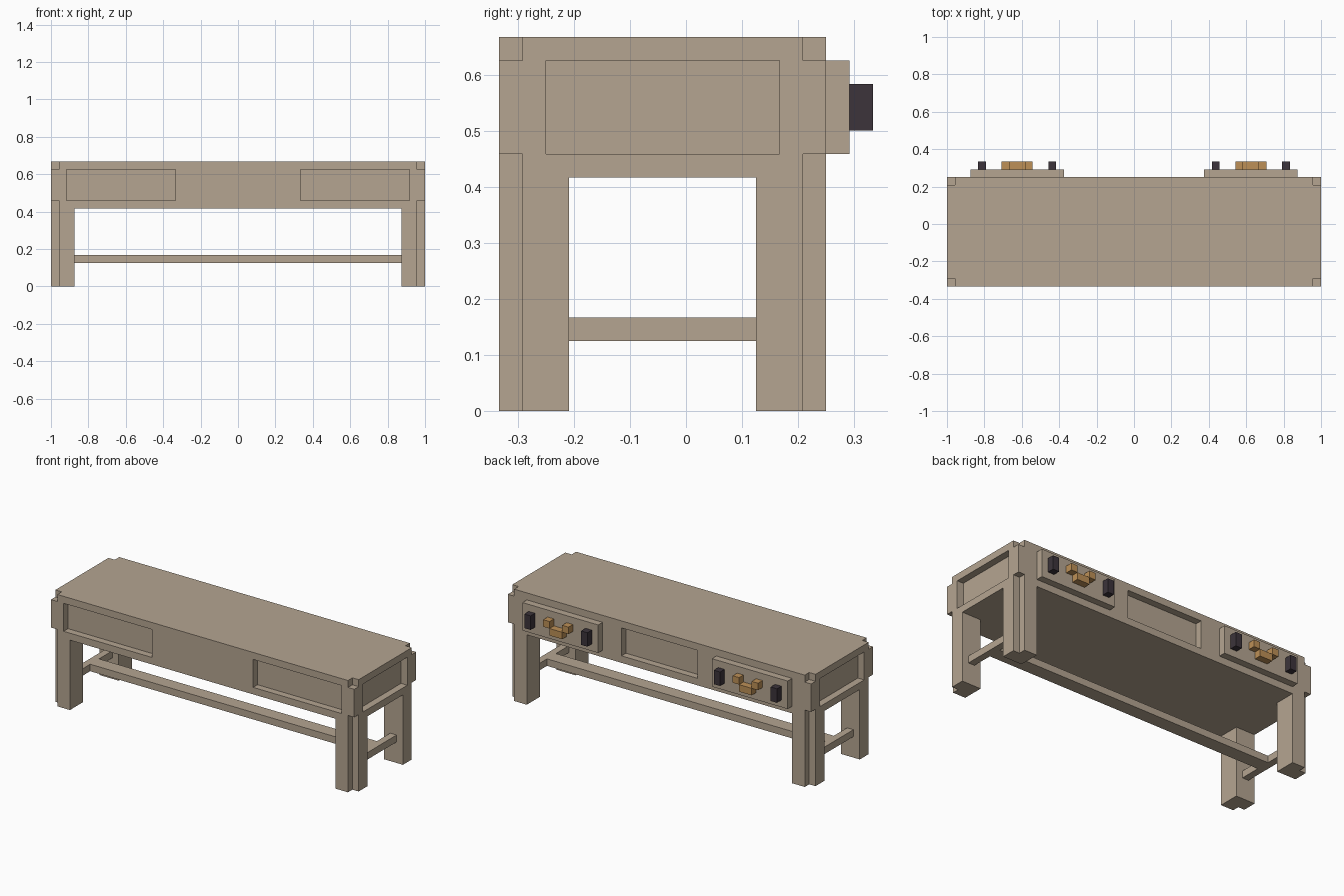
import bpy
import bmesh
from mathutils import Vector

U = 1 / 24          # grid unit that all parts snap to
MID_Y = -U          # centre line of the table body

if "Cube" in bpy.data.objects:
    bpy.data.objects.remove(bpy.data.objects["Cube"], do_unlink=True)


def material(name, rgb):
    mat = bpy.data.materials.new(name)
    mat.use_nodes = True
    mat.diffuse_color = (*rgb, 1)
    mat.node_tree.nodes["Principled BSDF"].inputs["Base Color"].default_value = (*rgb, 1)
    return mat


wood = material("pale wood", (0.46, 0.376, 0.283))
brass = material("brass", (0.51, 0.28, 0.095))
iron = material("dark iron", (0.045, 0.034, 0.043))


def finish(name, bm, mat):
    bmesh.ops.recalc_face_normals(bm, faces=bm.faces)
    mesh = bpy.data.meshes.new(name)
    bm.to_mesh(mesh)
    bm.free()
    obj = bpy.data.objects.new(name, mesh)
    bpy.context.collection.objects.link(obj)
    mesh.materials.append(mat)
    return obj


def boxes(name, spans, mat):
    """Boxes given as ((x0, x1), (y0, y1), (z0, z1)) in grid units."""
    bm = bmesh.new()
    for span in spans:
        verts = bmesh.ops.create_cube(bm, size=1)["verts"]
        low = Vector([min(s) for s in span])
        high = Vector([max(s) for s in span])
        for v in verts:
            v.co = Vector([low[i] + (v.co[i] + 0.5) * (high[i] - low[i]) for i in range(3)]) * U
    return finish(name, bm, mat)


def mirrored(span):
    x, y, z = span
    return [span, ((-x[0], -x[1]), y, z)]


# Table body, with sunken panels and notched corners
body = boxes("table_body", [((-24, 24), (-8, 6), (10, 16))], wood)
panel_z = (11, 15)
cuts = mirrored(((8, 22), (-9, -7), panel_z))        # front panels
cuts += mirrored(((23, 25), (-6, 4), panel_z))       # end panels
cuts += [((-6, 6), (5, 7), panel_z)]                 # back panel
for y in ((-9, -7), (5, 7)):
    for z in ((9, 11), (15, 17)):
        cuts += mirrored(((23, 25), y, z))           # corner notches
cutter = boxes("body_cutter", cuts, wood)
cutter.hide_render = True
mod = body.modifiers.new("panels", "BOOLEAN")
mod.operation = "DIFFERENCE"
mod.solver = "EXACT"
mod.object = cutter
bpy.context.view_layer.objects.active = body
bpy.ops.object.modifier_apply(modifier=mod.name)
bpy.data.objects.remove(cutter, do_unlink=True)

# Legs: square posts with the outer corner cut away
profile = [(21, 4), (24, 4), (24, 6), (23, 6), (23, 7), (21, 7)]
for side, sx in (("left", 1), ("right", -1)):
    for end, sy in (("back", 1), ("front", -1)):
        bm = bmesh.new()
        ring = [bm.verts.new((sx * x * U, MID_Y + sy * y * U, 0)) for x, y in profile]
        face = bm.faces.new(ring)
        top = bmesh.ops.extrude_face_region(bm, geom=[face])["geom"]
        bmesh.ops.translate(bm, vec=(0, 0, 10 * U),
                            verts=[v for v in top if isinstance(v, bmesh.types.BMVert)])
        finish(f"{end}_{side}_leg", bm, wood)

# Stretchers between the legs
rail_z = (3, 4)
boxes("side_stretchers", mirrored(((22, 23), (-5, 3), rail_z)), wood)
boxes("long_stretcher", [((-22, 22), (-2, 0), rail_z)], wood)

# Drawers on the back, each with two knobs and a stepped handle
boxes("drawer_fronts", mirrored(((9, 21), (6, 7), panel_z)), wood)
out = (7, 8)
boxes("drawer_knobs", mirrored(((10, 11), out, (12, 14))) + mirrored(((19, 20), out, (12, 14))), iron)
boxes("drawer_handles",
      mirrored(((14, 16), out, (12, 13)))
      + mirrored(((13, 14), out, (13, 14)))
      + mirrored(((16, 17), out, (13, 14))), brass)
